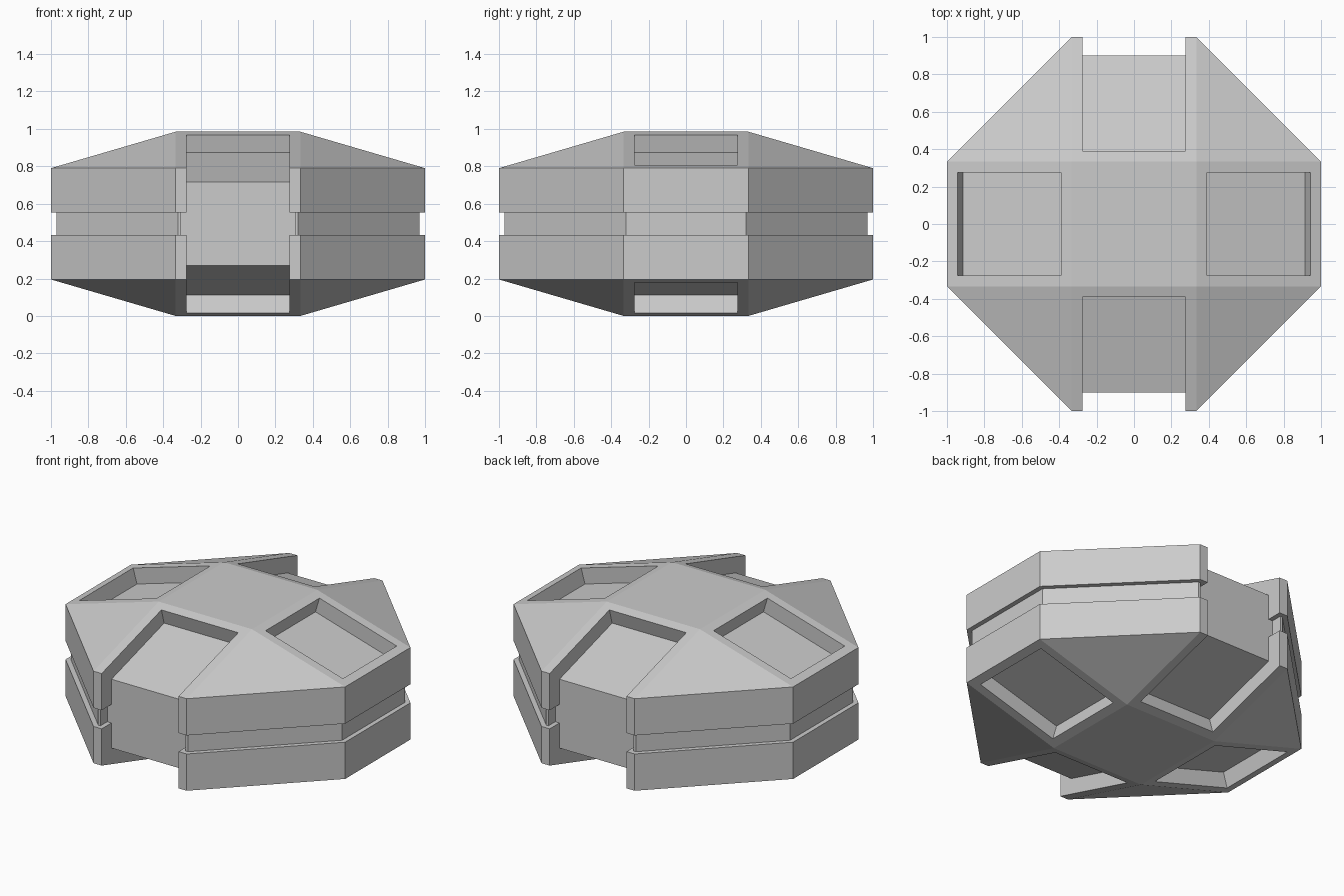
import bpy, bmesh
from mathutils import Vector

if "Cube" in bpy.data.objects:
    bpy.data.objects.remove(bpy.data.objects["Cube"])

A = 1 / 3                        # half width of the flat octagon sides
TOP, EAVE, GAP = 0.985, 0.79, 0.5525
MID = TOP / 2
EAVE_LO, GAP_LO = TOP - EAVE, TOP - GAP


def make_object(name, bm):
    bmesh.ops.recalc_face_normals(bm, faces=bm.faces)
    mesh = bpy.data.meshes.new(name)
    bm.to_mesh(mesh)
    bm.free()
    ob = bpy.data.objects.new(name, mesh)
    bpy.context.collection.objects.link(ob)
    return ob


def octagon(bm, r, z):
    a = A - (1 - r) * 0.42
    pts = [(r, -a), (r, a), (a, r), (-a, r), (-r, a), (-r, -a), (-a, -r), (a, -r)]
    return [bm.verts.new((x, y, z)) for x, y in pts]


# Octagonal body with a waist groove and faceted top and bottom caps
bm = bmesh.new()
rings = [octagon(bm, r, z) for r, z in
         [(1, EAVE_LO), (1, GAP_LO), (0.97, GAP_LO), (0.97, GAP), (1, GAP), (1, EAVE)]]
for lo, hi in zip(rings, rings[1:]):
    for i in range(8):
        j = (i + 1) % 8
        bm.faces.new((lo[i], lo[j], hi[j], hi[i]))
for ring, z in ((rings[0], 0), (rings[-1], TOP)):
    sq = [bm.verts.new((x, y, z)) for x, y in [(A, -A), (A, A), (-A, A), (-A, -A)]]
    bm.faces.new(sq)
    for k in range(4):
        n = (k + 1) % 4
        bm.faces.new((ring[2 * k], ring[2 * k + 1], sq[n], sq[k]))
        bm.faces.new((ring[2 * k + 1], ring[(2 * k + 2) % 8], sq[n]))
body = make_object("body", bm)


def cut(name, profile, half_width, axis, sign):
    """Extrude a (distance, height) profile sideways and subtract it from the body."""
    bm = bmesh.new()
    sides = []
    for w in (-half_width, half_width):
        sides.append([bm.verts.new((sign * r, w, z) if axis == "x" else (w, sign * r, z))
                      for r, z in profile])
        bm.faces.new(sides[-1])
    a, b = sides
    for i in range(len(a)):
        j = (i + 1) % len(a)
        bm.faces.new((a[i], a[j], b[j], b[i]))
    ob = make_object(name, bm)
    ob.hide_render = True
    ob.display_type = "WIRE"
    ob.hide_set(True)
    mod = body.modifiers.new(name, "BOOLEAN")
    mod.operation, mod.solver, mod.object = "DIFFERENCE", "EXACT", ob


# Points on the sloped roof and the offset square to it
slope = (TOP - EAVE) / (1 - A)
normal = Vector((slope, 1)).normalized() * 0.1


def roof(r):
    return Vector((r, TOP - (r - A) * slope))


def flip(points):
    return [(r, TOP - z) for r, z in points]


inner, outer = roof(0.39), roof(0.943)
pocket = [tuple(p) for p in (inner + normal, inner - normal, outer - normal, outer + normal)]
floor = inner - normal
slot_half = [(1.2, 1.2), (inner.x + normal.x, inner.y + normal.y), tuple(floor),
             (0.9, floor.y - (0.9 - floor.x) * slope)]
slot = slot_half + flip(slot_half)[::-1]
notch = [(0.9, GAP_LO), (1.2, GAP_LO), (1.2, GAP), (0.9, GAP)]

for s, side, end in ((1, "right", "back"), (-1, "left", "front")):
    # Closed pockets in the side slopes, open slots at front and back
    cut(side + "_top_pocket_cutter", pocket, 0.275, "x", s)
    cut(side + "_bottom_pocket_cutter", flip(pocket), 0.275, "x", s)
    cut(end + "_slot_cutter", slot, 0.275, "y", s)
    # The waist groove continues on the slot cheeks
    cut(end + "_cheek_groove_cutter", notch, 0.305, "y", s)
